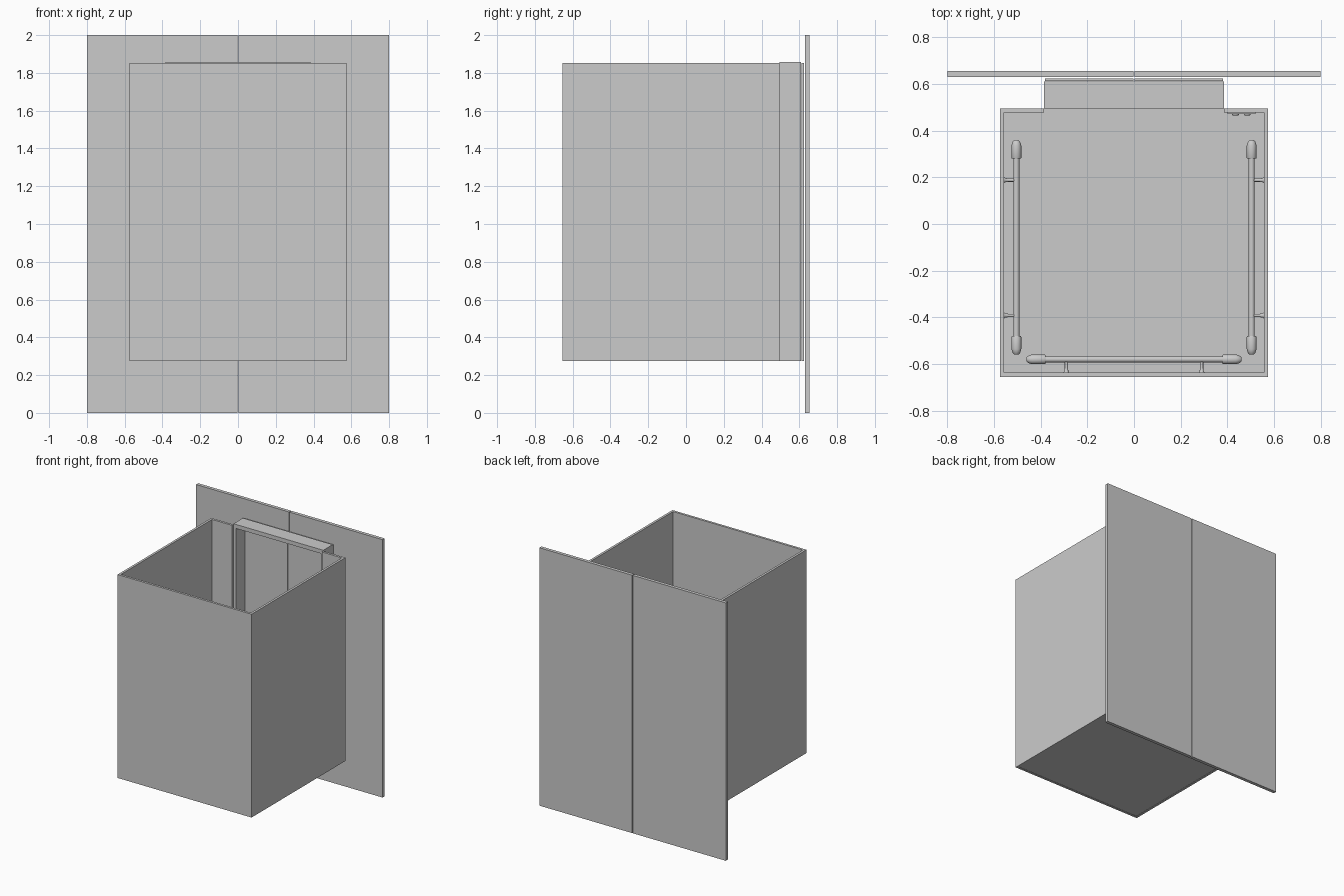
import bpy, bmesh, math
from mathutils import Vector

if "Cube" in bpy.data.objects:
    bpy.data.objects.remove(bpy.data.objects["Cube"])

metal = bpy.data.materials.new("plain grey")
metal.diffuse_color = (0.6, 0.6, 0.6, 1)
metal.use_nodes = True
metal.node_tree.nodes["Principled BSDF"].inputs["Base Color"].default_value = metal.diffuse_color


def finish(bm, name, smooth=False):
    me = bpy.data.meshes.new(name)
    bmesh.ops.recalc_face_normals(bm, faces=bm.faces)
    bm.to_mesh(me)
    bm.free()
    me.materials.append(metal)
    ob = bpy.data.objects.new(name, me)
    bpy.context.collection.objects.link(ob)
    if smooth:
        bpy.ops.object.select_all(action='DESELECT')
        ob.select_set(True)
        bpy.context.view_layer.objects.active = ob
        bpy.ops.object.shade_smooth_by_angle(angle=math.radians(35))
    return ob


def box(name, x0, x1, y0, y1, z0, z1):
    bm = bmesh.new()
    bmesh.ops.create_cube(bm, size=1)
    for v in bm.verts:
        v.co = ((x0 + x1) / 2 + v.co.x * (x1 - x0),
                (y0 + y1) / 2 + v.co.y * (y1 - y0),
                (z0 + z1) / 2 + v.co.z * (z1 - z0))
    return finish(bm, name)


def prism(name, outline, z0, z1):
    bm = bmesh.new()
    face = bm.faces.new([bm.verts.new((x, y, z0)) for x, y in outline])
    top = bmesh.ops.extrude_face_region(bm, geom=[face], use_keep_orig=True)
    for v in top['geom']:
        if isinstance(v, bmesh.types.BMVert):
            v.co.z = z1
    return finish(bm, name)


def lathe(name, start, end, profile, sides=20):
    """Turn (distance, radius) points around the line from start to end."""
    start, end = Vector(start), Vector(end)
    axis = (end - start).normalized()
    turn = axis.to_track_quat('Z', 'Y')
    bm = bmesh.new()
    rings = [[bm.verts.new(start + turn @ Vector((r * math.cos(a), r * math.sin(a), d)))
              for a in (2 * math.pi * i / sides for i in range(sides))]
             for d, r in profile]
    for lo, hi in zip(rings, rings[1:]):
        for i in range(sides):
            j = (i + 1) % sides
            bm.faces.new((lo[i], lo[j], hi[j], hi[i]))
    bm.faces.new(rings[0])
    bm.faces.new(rings[-1])
    return finish(bm, name, True)


# Open-topped cabin: one wall outline with a doorway gap, plus the floor
X, F, B, T, D = 0.575, -0.655, 0.495, 0.018, 0.385
Z0, Z1 = 0.275, 1.852
prism("cabin_walls", [(-D, B), (-X, B), (-X, F), (X, F), (X, B), (D, B),
                      (D, B - T), (X - T, B - T), (X - T, F + T),
                      (-X + T, F + T), (-X + T, B - T), (-D, B - T)], Z0, Z1)
box("cabin_floor", -X + T, X - T, F + T, B, Z0 + 0.002, Z0 + 0.02)

# Doorway lining between cabin and landing
box("doorway_lintel", -D, D, B, 0.61, Z1 - 0.025, Z1 + 0.006)
box("doorway_sill", -D, D, B, 0.61, Z0, Z0 + 0.02)
for s, side in ((-1, "left"), (1, "right")):
    a, b = sorted((s * D, s * (D - 0.02)))
    box(side + "_jamb", a, b, B, 0.61, Z0 + 0.02, Z1 - 0.025)
    # Inner sliding door and outer landing panel
    a, b = sorted((s * 0.002, s * 0.381))
    box(side + "_cabin_door", a, b, 0.612, 0.624, Z0, Z1)
    a, b = sorted((s * 0.003, s * 0.8))
    box(side + "_landing_panel", a, b, 0.629, 0.655, 0, 2)

# Handrails: bar with a domed sleeve at each end, on flared wall brackets
RZ = 0.92


def handrail(name, start, end, brackets, wall):
    start, end = Vector(start), Vector(end)
    length = (end - start).length
    cap = [(0, 0.009), (0.006, 0.015), (0.016, 0.019), (0.024, 0.021),
           (0.076, 0.021), (0.08, 0.019), (0.08, 0.013)]
    bar = cap + [(length - d, r) for d, r in reversed(cap)]
    lathe(name, start, end, bar)
    for i, p in enumerate(brackets):
        p, w = Vector(p), Vector(p) + Vector(wall)
        n = (w - p).length
        lathe(f"{name}_bracket_{i + 1}", p, w,
              [(0, 0.007), (n - 0.02, 0.007), (n - 0.006, 0.009), (n, 0.013)], 12)


for s, side in ((-1, "left"), (1, "right")):
    x = s * 0.504
    handrail(side + "_handrail", (x, -0.56, RZ), (x, 0.36, RZ),
             [(x, -0.392, RZ), (x, 0.188, RZ)], (s * 0.053, 0, 0))
handrail("front_handrail", (-0.46, -0.58, RZ), (0.46, -0.58, RZ),
         [(-0.29, -0.58, RZ), (0.29, -0.58, RZ)], (0, -0.057, 0))

# Control panel beside the doorway with round buttons
W = B - T
box("control_panel", 0.4, 0.52, W - 0.006, W, 0.88, 1.26)
for row in range(5):
    for col in range(2):
        x, z = 0.435 + col * 0.05, 0.93 + row * 0.055
        lathe(f"button_{row}_{col}", (x, W - 0.005, z), (x, W - 0.011, z),
              [(0, 0.014), (0.004, 0.014), (0.006, 0.012)], 12)
